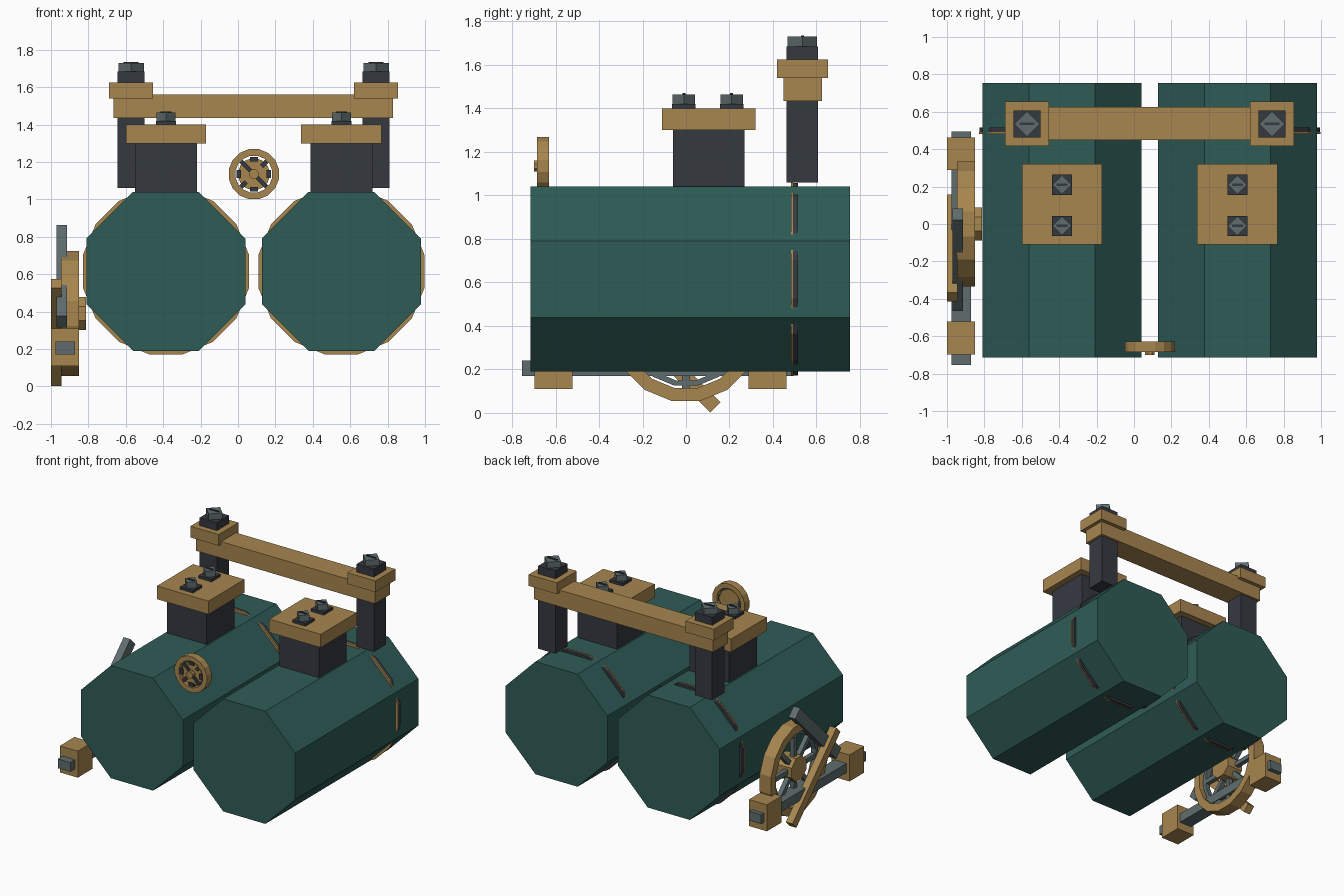
import bpy, bmesh
from math import pi, cos, sin
from mathutils import Matrix, Vector

cube = bpy.data.objects.get("Cube")
if cube:
    bpy.data.objects.remove(cube)


def material(name, rgb):
    m = bpy.data.materials.new(name)
    m.use_nodes = True
    m.diffuse_color = (*rgb, 1)
    m.node_tree.nodes["Principled BSDF"].inputs["Base Color"].default_value = (*rgb, 1)
    return m


TEAL = material("teal_paint", (0.028, 0.107, 0.095))
WOOD = material("tan_brass", (0.39, 0.24, 0.078))
DARK = material("dark_iron", (0.036, 0.041, 0.051))
GREY = material("grey_steel", (0.115, 0.152, 0.155))


def finish(name, bm, mat):
    bmesh.ops.recalc_face_normals(bm, faces=bm.faces)
    mesh = bpy.data.meshes.new(name)
    bm.to_mesh(mesh)
    bm.free()
    mesh.materials.append(mat)
    ob = bpy.data.objects.new(name, mesh)
    bpy.context.collection.objects.link(ob)
    return ob


def box(name, centre, size, mat, turn=0, axis='X'):
    bm = bmesh.new()
    bmesh.ops.create_cube(bm, size=1)
    bm.transform(Matrix.Translation(centre) @ Matrix.Rotation(turn, 4, axis)
                 @ Matrix.Diagonal((*size, 1)))
    return finish(name, bm, mat)


def span(name, x, y, z, mat):
    """Box given by its limits along each axis."""
    lims = (x, y, z)
    return box(name, [(a + b) / 2 for a, b in lims], [b - a for a, b in lims], mat)


def prism(name, centre, apothem, depth, sides, axis, mat, inner=0):
    """Regular prism or ring along x or y, with flats facing up and sideways."""
    bm = bmesh.new()
    loops = []
    for r in ([apothem, inner] if inner else [apothem]):
        r /= cos(pi / sides)
        for d in (-depth / 2, depth / 2):
            loop = []
            for i in range(sides):
                a = (i + 0.5) * 2 * pi / sides
                u, v = r * cos(a), r * sin(a)
                p = (d, u, v) if axis == 'X' else (u, d, v)
                loop.append(bm.verts.new(Vector(p) + Vector(centre)))
            loops.append(loop)

    def bridge(a, b):
        for i in range(sides):
            j = (i + 1) % sides
            bm.faces.new((a[i], a[j], b[j], b[i]))

    bridge(loops[0], loops[1])
    if inner:
        bridge(loops[2], loops[3])
        bridge(loops[0], loops[2])
        bridge(loops[1], loops[3])
    else:
        bm.faces.new(loops[0])
        bm.faces.new(loops[1])
    return finish(name, bm, mat)


def bolt(name, x, y, z, width, washer):
    """Square washer, diamond head and a screwdriver slot."""
    box(name + "_washer", (x, y, z + washer / 2), (width, width, washer), DARK)
    side = width * 0.67
    box(name + "_head", (x, y, z + washer + 0.0225), (side, side, 0.045), GREY, pi / 4, 'Z')
    box(name + "_slot", (x, y, z + washer + 0.046), (width * 0.55, 0.014, 0.008), DARK)


TANKS = (("right", -0.385, -0.572), ("left", 0.553, 0.738))
for side, x, px in TANKS:
    # Octagonal tank with a thin double band near the back
    prism(side + "_tank", (x, 0.02, 0.615), 0.425, 1.47, 8, 'Y', TEAL)
    prism(side + "_band_trim", (x, 0.487, 0.615), 0.444, 0.01, 16, 'Y', WOOD)
    prism(side + "_band", (x, 0.504, 0.615), 0.442, 0.024, 16, 'Y', DARK)

    # Square dome with cap and two bolts
    span(side + "_dome", (x - 0.165, x + 0.165), (-0.06, 0.27), (1.0, 1.31), DARK)
    span(side + "_dome_cap", (x - 0.215, x + 0.215), (-0.11, 0.32), (1.3, 1.4), WOOD)
    for tag, y in (("front", -0.01), ("back", 0.21)):
        bolt(f"{side}_{tag}_dome_bolt", x, y, 1.4, 0.108, 0.02)

    # Rear post, its collar and top bolt
    span(side + "_post", (px - 0.072, px + 0.072), (0.463, 0.607), (1.06, 1.66), DARK)
    span(side + "_post_collar", (px - 0.118, px + 0.118), (0.418, 0.654), (1.54, 1.625), WOOD)
    bolt(side + "_post_bolt", px, 0.535, 1.66, 0.144, 0.025)

# Cross beam between the posts
span("cross_beam", (-0.665, 0.83), (0.448, 0.625), (1.435, 1.56), WOOD)

# Front gauge wheel
gauge = Vector((0.085, -0.657, 1.135))
prism("gauge_rim", gauge, 0.134, 0.056, 16, 'Y', WOOD, inner=0.098)
prism("gauge_plate", gauge, 0.084, 0.03, 16, 'Y', WOOD)
for i in range(8):
    a = i * pi / 4
    box("gauge_mark", gauge + Vector((0.08 * cos(a), -0.005, 0.08 * sin(a))),
        (0.042, 0.04, 0.024), DARK, -a + pi / 2 * (i % 2 == 0), 'Y')
box("gauge_needle", gauge + Vector((0, -0.018, 0)), (0.12, 0.012, 0.022), DARK, pi / 4, 'Y')
prism("gauge_hub", gauge + Vector((0, -0.02, 0)), 0.025, 0.045, 8, 'Y', WOOD)

# Side wheel with inner ring, spokes and hub
wheel = Vector((-0.898, 0, 0.39))
prism("wheel_rim", wheel, 0.335, 0.095, 16, 'X', WOOD, inner=0.275)
prism("wheel_inner_ring", wheel, 0.265, 0.04, 16, 'X', GREY, inner=0.24)
for i in range(4):
    box("wheel_spoke", wheel, (0.035, 0.56, 0.035), GREY, i * pi / 4)
prism("wheel_hub", wheel + Vector((0.02, 0, 0)), 0.088, 0.13, 8, 'X', WOOD)

# Base bar with end blocks
span("base_bar", (-0.975, -0.872), (-0.755, 0.495), (0.17, 0.24), GREY)
for tag, y in (("front", -0.61), ("back", 0.375)):
    box(tag + "_bar_block", (-0.925, y, 0.21), (0.15, 0.175, 0.2), WOOD)

# Crossed levers outside the wheel
box("brass_lever", (-0.972, -0.128, 0.288), (0.055, 0.742, 0.066), WOOD, -pi / 4)
box("steel_lever", (-0.942, -0.192, 0.59), (0.056, 0.69, 0.085), GREY, pi / 4)
